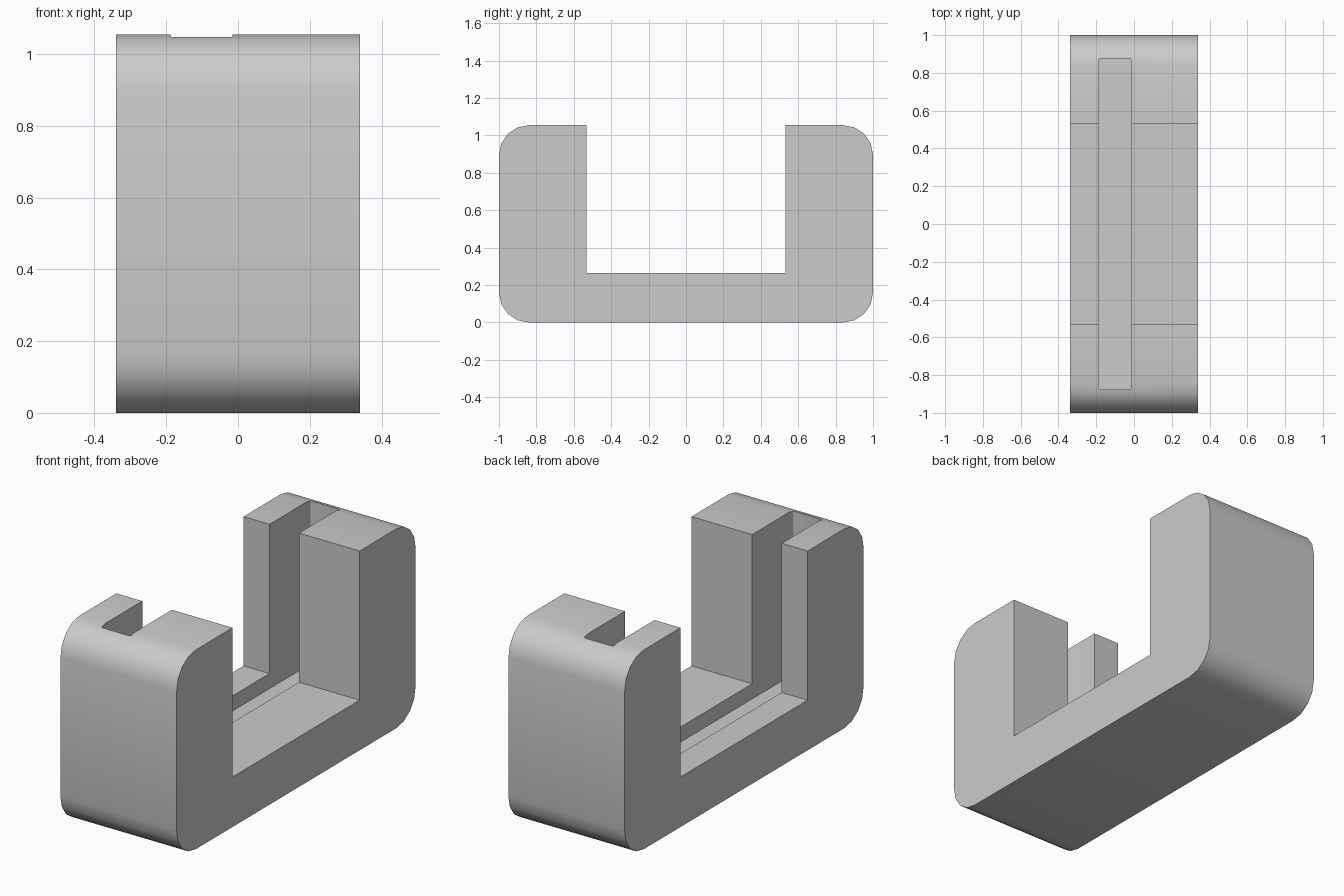
import bpy
import bmesh
from math import cos, sin, pi, radians

cube = bpy.data.objects.get("Cube")
if cube:
    bpy.data.objects.remove(cube, do_unlink=True)

HALF_W, HEIGHT = 0.34, 1.055      # half width, full height
GAP, FLOOR = 0.532, 0.265         # half length of the opening, floor height
RADIUS, STEPS = 0.16, 4           # rounded outer corners

grey = bpy.data.materials.new("light grey")
grey.use_nodes = True
colour = (0.6, 0.6, 0.6, 1)
grey.diffuse_color = colour
grey.node_tree.nodes["Principled BSDF"].inputs["Base Color"].default_value = colour


def prism(name, points, depth):
    """Extrude a closed outline of 3D points along a vector."""
    bm = bmesh.new()
    face = bm.faces.new([bm.verts.new(p) for p in points])
    out = bmesh.ops.extrude_face_region(bm, geom=[face])
    verts = [v for v in out["geom"] if isinstance(v, bmesh.types.BMVert)]
    bmesh.ops.translate(bm, verts=verts, vec=depth)
    bmesh.ops.recalc_face_normals(bm, faces=bm.faces)
    mesh = bpy.data.meshes.new(name)
    bm.to_mesh(mesh)
    bm.free()
    mesh.materials.append(grey)
    obj = bpy.data.objects.new(name, mesh)
    bpy.context.collection.objects.link(obj)
    return obj


def arc(cx, cy, r, start, steps):
    """Quarter circle, counter-clockwise from a start angle."""
    return [(cx + r * cos(start + pi / 2 * i / steps),
             cy + r * sin(start + pi / 2 * i / steps)) for i in range(steps + 1)]


# U-shaped body, outlined from the side
low, high, side = RADIUS, HEIGHT - RADIUS, 1 - RADIUS
right_half = [(GAP, FLOOR), (GAP, HEIGHT)]
right_half += arc(side, high, RADIUS, 0, STEPS)[::-1]
right_half += arc(side, low, RADIUS, -pi / 2, STEPS)[::-1]
outline = right_half + [(-y, z) for y, z in reversed(right_half)]
body = prism("cradle_body", [(-HALF_W, y, z) for y, z in outline], (2 * HALF_W, 0, 0))

# Long slot through the floor and both uprights
x0, x1, end, r = -0.188, -0.015, 0.877, 0.01
slot = []
for k, (cx, cy) in enumerate([(x1 - r, end - r), (x0 + r, end - r),
                              (x0 + r, r - end), (x1 - r, r - end)]):
    slot += arc(cx, cy, r, k * pi / 2, 3)
cutter = prism("slot_cutter", [(x, y, 0.185) for x, y in slot], (0, 0, 1.2))
cutter.hide_render = True
cutter.hide_set(True)

cut = body.modifiers.new("slot", 'BOOLEAN')
cut.operation = 'DIFFERENCE'
cut.solver = 'EXACT'
cut.object = cutter

# Apply the cut, then smooth the rounded corners only
bpy.ops.object.select_all(action='DESELECT')
body.select_set(True)
bpy.context.view_layer.objects.active = body
bpy.ops.object.modifier_apply(modifier=cut.name)
bpy.data.objects.remove(cutter, do_unlink=True)
bpy.ops.object.shade_smooth_by_angle(angle=radians(35))
